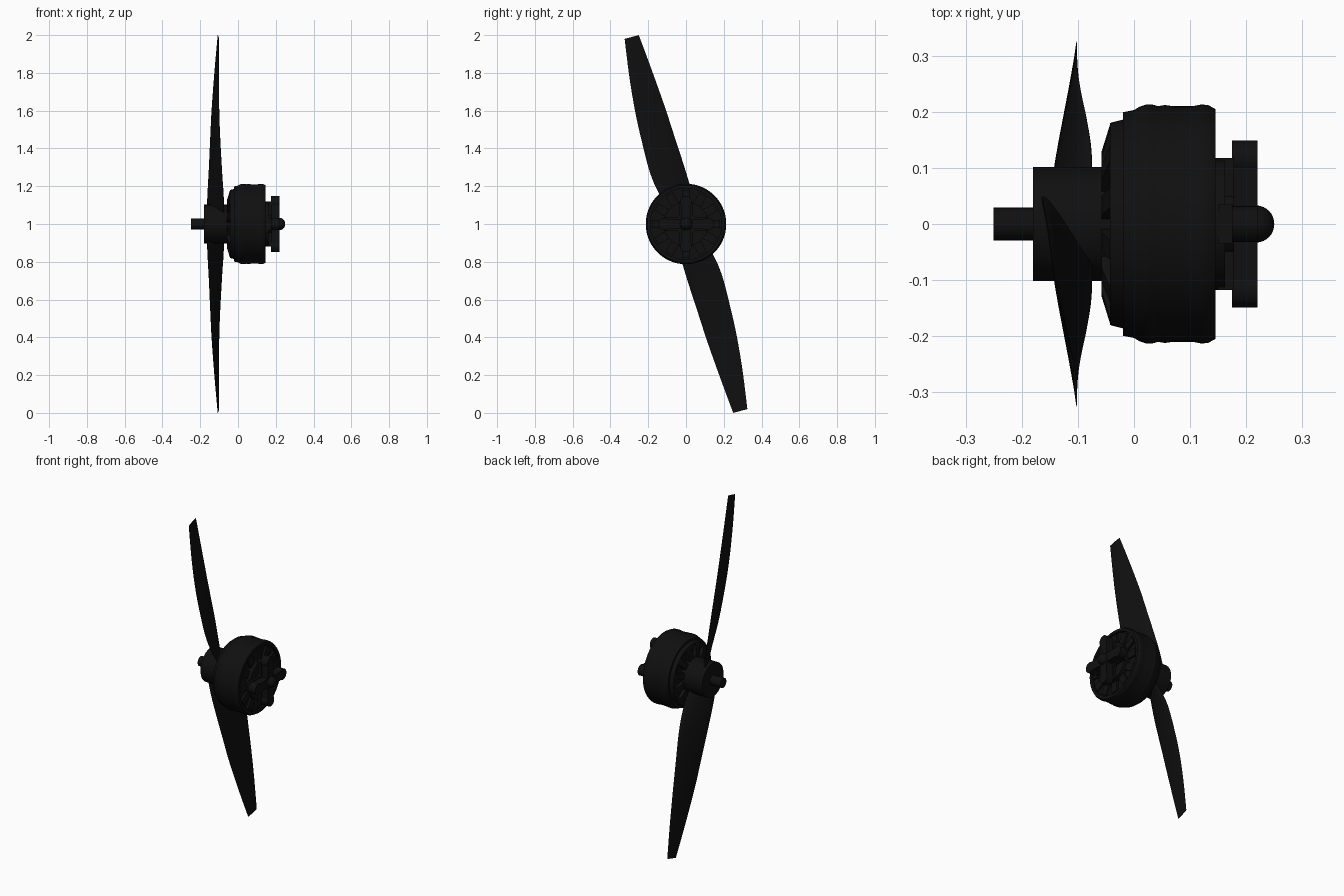
import bpy, bmesh, math
from mathutils import Vector, Matrix

if "Cube" in bpy.data.objects:
    bpy.data.objects.remove(bpy.data.objects["Cube"])

CZ = 1.0  # height of the motor axis, which runs along x

black = bpy.data.materials.new("matte_black")
black.diffuse_color = (0.005, 0.005, 0.005, 1)
black.use_nodes = True
black.node_tree.nodes["Principled BSDF"].inputs["Base Color"].default_value = black.diffuse_color


def finish(name, bm, angle=35):
    bmesh.ops.recalc_face_normals(bm, faces=bm.faces)
    me = bpy.data.meshes.new(name)
    bm.to_mesh(me)
    bm.free()
    me.materials.append(black)
    ob = bpy.data.objects.new(name, me)
    bpy.context.collection.objects.link(ob)
    bpy.ops.object.select_all(action='DESELECT')
    bpy.context.view_layer.objects.active = ob
    ob.select_set(True)
    bpy.ops.object.shade_smooth_by_angle(angle=math.radians(angle))
    return ob


def lathe(name, profile, n=64, cy=0, cz=CZ):
    """Revolve (x, radius) points about an x-parallel axis."""
    bm = bmesh.new()
    rings = []
    for x, r in profile:
        if r == 0:
            rings.append([bm.verts.new((x, cy, cz))])
        else:
            rings.append([bm.verts.new((x, cy + r * math.cos(2 * math.pi * i / n),
                                        cz + r * math.sin(2 * math.pi * i / n))) for i in range(n)])
    for a, b in zip(rings, rings[1:]):
        for i in range(n):
            j = (i + 1) % n
            if len(a) == 1:
                bm.faces.new((a[0], b[i], b[j]))
            elif len(b) == 1:
                bm.faces.new((a[i], a[j], b[0]))
            else:
                bm.faces.new((a[i], a[j], b[j], b[i]))
    return finish(name, bm)


def radial_prism(name, outline, half_width, count, phase=0):
    """Extrude an (x, radius) outline sideways and repeat it round the axis."""
    bm = bmesh.new()
    for k in range(count):
        rot = Matrix.Rotation(phase + 2 * math.pi * k / count, 3, 'X')
        sides = [[bm.verts.new(rot @ Vector((x, w, r)) + Vector((0, 0, CZ))) for x, r in outline]
                 for w in (-half_width, half_width)]
        bm.faces.new(sides[0])
        bm.faces.new(sides[1][::-1])
        m = len(outline)
        for i in range(m):
            j = (i + 1) % m
            bm.faces.new((sides[0][i], sides[1][i], sides[1][j], sides[0][j]))
    return finish(name, bm)


def catmull(p, t):
    i = min(int(t), len(p) - 2)
    u = t - i
    a, b, c, d = p[max(i - 1, 0)], p[i], p[i + 1], p[min(i + 2, len(p) - 1)]
    return 0.5 * (2 * b + (c - a) * u + (2 * a - 5 * b + 4 * c - d) * u * u
                  + (3 * b - a - 3 * c + d) * u ** 3)


# Propeller blades: straight edge, curved edge and thickness along the span
straight = [Vector(p) for p in ((-.165, .06, 1.04), (-.16, .03, 1.17), (-.153, -.008, 1.3),
                                (-.144, -.073, 1.5), (-.138, -.112, 1.62),
                                (-.123, -.183, 1.82), (-.107, -.25, 2.0))]
curved = [Vector(p) for p in ((-.075, -.07, 1.05), (-.077, -.137, 1.15), (-.085, -.19, 1.27),
                              (-.095, -.237, 1.45), (-.1, -.27, 1.6),
                              (-.102, -.3, 1.78), (-.102, -.325, 1.98))]


def blade(name, flip):
    bm = bmesh.new()
    rings, steps, m = [], 24, 10
    for s in range(steps + 1):
        t = 6 * s / steps
        a, b = catmull(straight, t), catmull(curved, t)
        normal = (b - a).cross(Vector((0, -.25, 1))).normalized()
        thick = 0.012 * (1 - t / 6) + 0.002
        ring = []
        for k in range(2 * m):
            ang = math.pi * k / m
            p = a.lerp(b, 0.5 - 0.5 * math.cos(ang)) + normal * thick * math.sin(ang)
            if flip:
                p = Vector((p.x, -p.y, 2 * CZ - p.z))
            ring.append(bm.verts.new(p))
        rings.append(ring)
    for r, q in zip(rings, rings[1:]):
        for i in range(2 * m):
            j = (i + 1) % (2 * m)
            bm.faces.new((r[i], r[j], q[j], q[i]))
    bm.faces.new(rings[0])
    bm.faces.new(rings[-1])
    finish(name, bm, 50)


blade("upper_blade", False)
blade("lower_blade", True)

# Propeller hub and shaft
lathe("propeller_hub", [(-.18, 0), (-.18, .102), (-.03, .102), (-.03, 0)])
lathe("shaft", [(-.25, 0), (-.25, .029), (-.17, .029), (-.17, 0)], 32)

# Motor bell
lathe("motor_bell", [(-.035, 0), (-.035, .15), (-.043, .165), (-.043, .18), (-.02, .186), (-.02, .199),
                     (0, .203), (.01, .209), (.022, .213), (.032, .213), (.043, .210), (.055, .212),
                     (.07, .210), (.105, .210), (.12, .213), (.132, .212), (.145, .205),
                     (.145, .188), (.13, .188), (.13, 0)], 96)

# Spokes on the front of the bell
radial_prism("bell_spokes", [(-.03, .08), (-.058, .08), (-.058, .128), (-.043, .178), (-.03, .178)],
             .018, 12, math.radians(15))

# Stator coils visible in the rear opening
radial_prism("stator_coils", [(.12, .11), (.143, .11), (.143, .18), (.12, .18)], .022, 12)

# Rear base, cross mount with bolt bosses, and end cap
lathe("rear_base", [(.12, 0), (.12, .118), (.162, .118), (.162, .06), (.178, .06), (.178, 0)])
radial_prism("mount_feet", [(.15, .03), (.178, .03), (.178, .118), (.15, .118)], .035, 4)
radial_prism("cross_mount", [(.175, 0), (.22, 0), (.22, .12), (.175, .12)], .027, 4)
for i in range(4):
    a = math.pi / 2 * i
    lathe("mount_boss_%d" % (i + 1), [(.175, 0), (.175, .032), (.22, .032), (.22, 0)], 24,
          .117 * math.cos(a), CZ + .117 * math.sin(a))
lathe("end_cap", [(.17, 0), (.17, .033), (.218, .033)]
      + [(.218 + .032 * math.sin(math.pi / 16 * k), .033 * math.cos(math.pi / 16 * k)) for k in range(1, 8)]
      + [(.25, 0)], 32)
